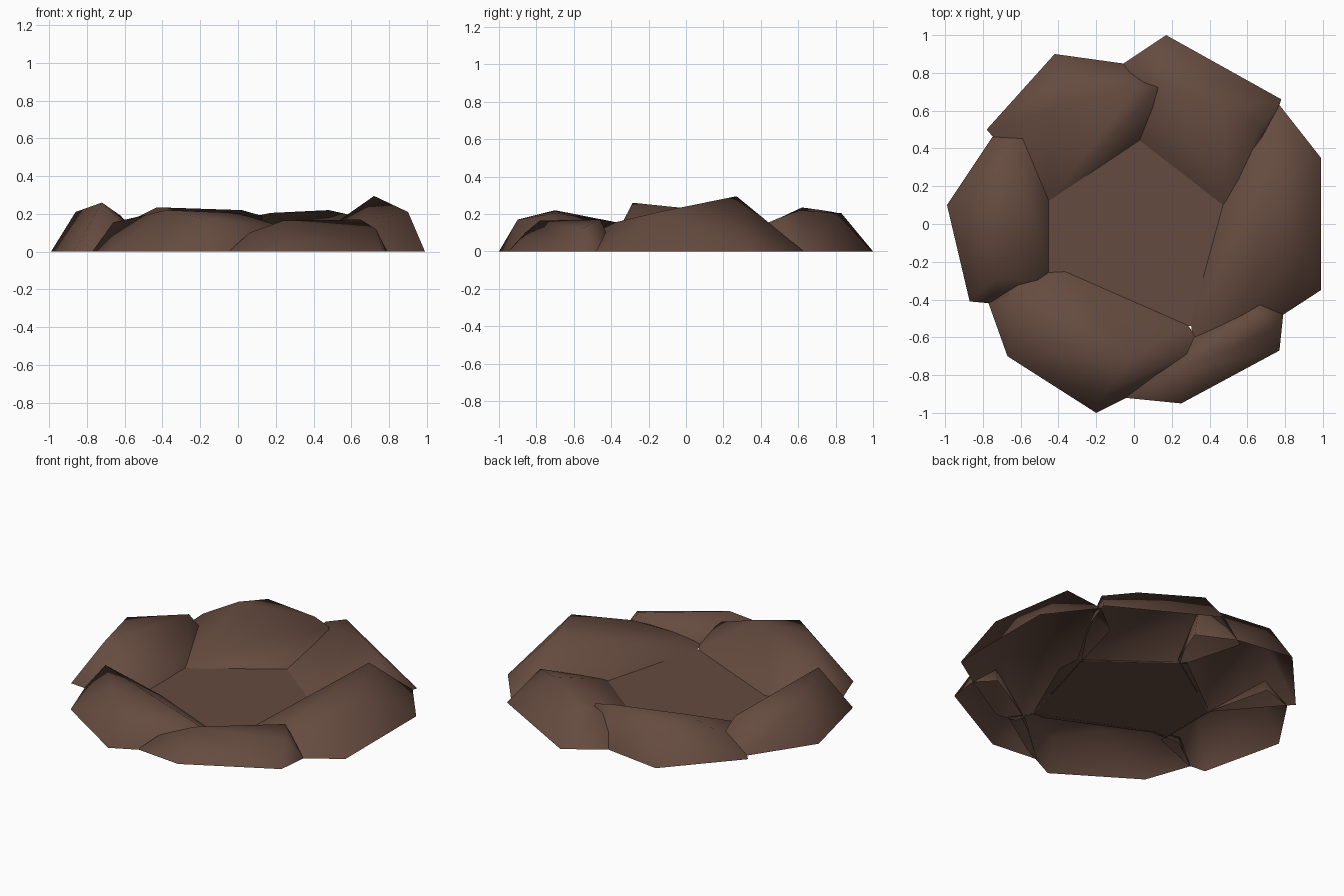
import bpy, bmesh, math

if "Cube" in bpy.data.objects:
    bpy.data.objects.remove(bpy.data.objects["Cube"])

# Single brown colour for stones and floor
brown = bpy.data.materials.new("earth brown")
brown.diffuse_color = (0.130, 0.070, 0.050, 1)
brown.use_nodes = True
brown.node_tree.nodes["Principled BSDF"].inputs["Base Color"].default_value = brown.diffuse_color


def finish(bm, name, smooth):
    me = bpy.data.meshes.new(name)
    bm.to_mesh(me)
    bm.free()
    me.materials.append(brown)
    for p in me.polygons:
        p.use_smooth = smooth
    ob = bpy.data.objects.new(name, me)
    bpy.context.collection.objects.link(ob)
    return ob


def stone(name, base, ridge):
    """Rounded stone: hull over a ground outline and ridge points, open below."""
    bm = bmesh.new()
    for x, y in base:
        bm.verts.new((x, y, 0))
    for p in ridge:
        bm.verts.new(p)
    res = bmesh.ops.convex_hull(bm, input=bm.verts[:])
    loose = {g for g in res["geom_interior"] + res["geom_unused"]
             if isinstance(g, bmesh.types.BMVert)}
    bmesh.ops.delete(bm, geom=list(loose), context='VERTS')
    bmesh.ops.recalc_face_normals(bm, faces=bm.faces[:])
    bottom = [f for f in bm.faces if all(v.co.z < 1e-4 for v in f.verts)]
    bmesh.ops.delete(bm, geom=bottom, context='FACES')
    finish(bm, name, True)


# Ring of six overlapping stones
stone("back_stone",
      [(-.10, .82), (.17, 1.0), (.78, .66), (.70, .43), (.49, .08), (.0, .46)],
      [(.06, .78, .18), (.17, .83, .205), (.48, .61, .22), (.66, .50, .18)])
stone("back_left_stone",
      [(-.78, .50), (-.42, .90), (-.06, .85), (.17, .74), (.06, .46),
       (-.02, .45), (-.45, .12)],
      [(-.43, .62, .235), (-.345, .79, .21), (.02, .73, .22), (.125, .72, .19),
       (-.62, .54, .14)])
stone("left_stone",
      [(-.99, .10), (-.87, -.41), (-.76, -.42), (-.45, -.30), (-.45, .12),
       (-.55, .52), (-.75, .46)],
      [(-.72, -.285, .26), (-.86, .13, .21), (-.62, .40, .19)])
stone("front_left_stone",
      [(-.77, -.42), (-.67, -.70), (-.20, -1.0), (.06, -.87), (.38, -.66),
       (.28, -.53), (-.36, -.25), (-.55, -.26)],
      [(-.66, -.37, .155), (-.38, -.70, .22), (.0, -.70, .205),
       (.24, -.70, .13), (-.16, -.90, .17)])
stone("front_right_stone",
      [(-.05, -.92), (.25, -.95), (.77, -.67), (.79, -.48), (.69, -.38),
       (.28, -.62)],
      [(.06, -.86, .10), (.24, -.78, .165), (.65, -.46, .17), (.73, -.56, .12)])
stone("right_stone",
      [(.79, -.48), (.99, -.35), (.99, .35), (.77, .63), (.57, .47),
       (.49, .0), (.30, -.52), (.32, -.66), (.45, -.68)],
      [(.72, .27, .295), (.90, -.15, .21), (.64, -.38, .155)])

# Flat floor inside the ring
bm = bmesh.new()
outline = [(.0, .47), (-.46, .12), (-.46, -.27), (-.36, -.27), (.22, -.54),
           (.30, -.54), (.51, -.05), (.50, .10)]
f = bm.faces.new([bm.verts.new((x, y, .003)) for x, y in outline])
f.normal_update()
if f.normal.z < 0:
    f.normal_flip()
finish(bm, "floor", False)
